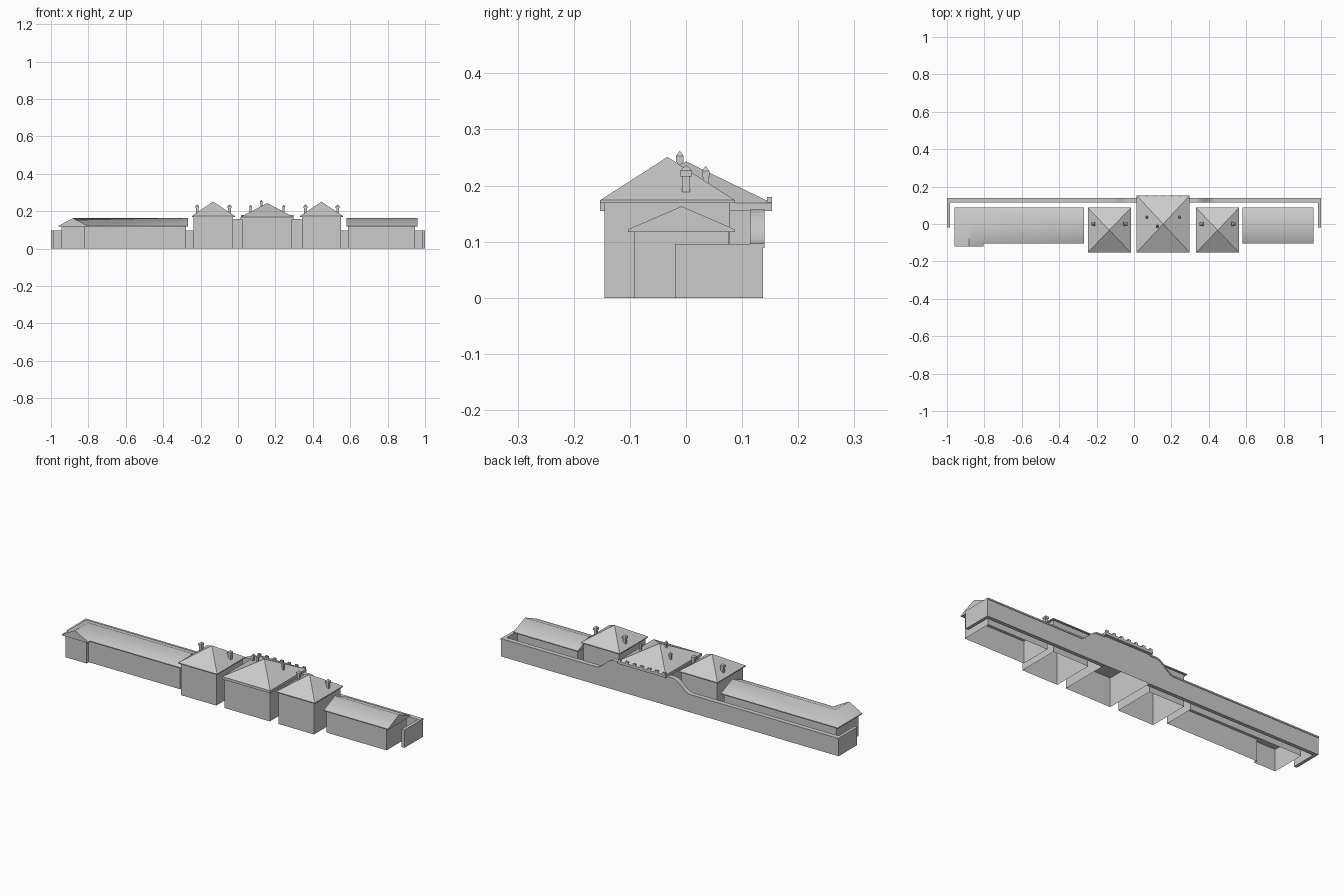
import bpy, bmesh, math

if "Cube" in bpy.data.objects:
    bpy.data.objects.remove(bpy.data.objects["Cube"])


def make(name, verts, faces, smooth=False):
    bm = bmesh.new()
    vs = [bm.verts.new(v) for v in verts]
    for f in faces:
        bm.faces.new([vs[i] for i in f])
    bmesh.ops.recalc_face_normals(bm, faces=bm.faces)
    me = bpy.data.meshes.new(name)
    bm.to_mesh(me)
    bm.free()
    ob = bpy.data.objects.new(name, me)
    bpy.context.collection.objects.link(ob)
    if smooth:
        bpy.ops.object.select_all(action='DESELECT')
        ob.select_set(True)
        bpy.context.view_layer.objects.active = ob
        bpy.ops.object.shade_smooth_by_angle(angle=math.radians(55))
    return ob


def rect(x0, x1, y0, y1):
    return [(x0, y0), (x1, y0), (x1, y1), (x0, y1)]


def walls(name, pts, h):
    """Open-topped, open-bottomed wall shell around a footprint."""
    n = len(pts)
    verts = [(x, y, z) for z in (0, h) for x, y in pts]
    return make(name, verts, [(i, (i + 1) % n, n + (i + 1) % n, n + i) for i in range(n)])


def roof(name, eave, z0, z1, tops, slopes, smooth=False):
    """Solid roof: eave band from z0 to z1, then slopes (indices: eave points, then tops)."""
    n = len(eave)
    verts = [(x, y, z) for z in (z0, z1) for x, y in eave] + tops
    faces = [(i, (i + 1) % n, n + (i + 1) % n, n + i) for i in range(n)]
    faces.append(tuple(range(n)))
    faces += [tuple(n + i for i in f) for f in slopes]
    return make(name, verts, faces, smooth)


def pyramid(name, eave, z0, z1, apex):
    return roof(name, eave, z0, z1, [apex], [(i, (i + 1) % 4, 4) for i in range(4)])


def box(name, x0, x1, y0, y1, z0, z1):
    n = 4
    p = rect(x0, x1, y0, y1)
    verts = [(x, y, z) for z in (z0, z1) for x, y in p]
    faces = [(i, (i + 1) % n, n + (i + 1) % n, n + i) for i in range(n)]
    return make(name, verts, faces + [(0, 1, 2, 3), (4, 5, 6, 7)])


def chimney(name, x, y, z0, top, w):
    c = w * 1.4
    box(name + "_shaft", x - w, x + w, y - w, y + w, z0, top - 0.02)
    pyramid(name + "_cap", rect(x - c, x + c, y - c, y + c), top - 0.02, top - 0.009, (x, y, top))


def strip(name, xs, low, high, y0, y1):
    """Wall strip along x between two height lists."""
    prof = list(zip(xs, low)) + list(zip(xs, high))[::-1]
    n = len(prof)
    verts = [(x, y, z) for y in (y0, y1) for x, z in prof]
    faces = [(i, (i + 1) % n, n + (i + 1) % n, n + i) for i in range(n)]
    m = len(xs)
    for o in (0, n):
        faces += [(o + i, o + i + 1, o + n - 2 - i, o + n - 1 - i) for i in range(m - 1)]
    return make(name, verts, faces)


# Long left wing with short front return
walls("left_wing_walls", [(-.945, .077), (-.278, .077), (-.278, -.092), (-.82, -.092),
                          (-.82, -.11), (-.945, -.11)], .118)
roof("left_wing_roof",
     [(-.96, .087), (-.268, .087), (-.268, -.103), (-.805, -.103), (-.805, -.12), (-.96, -.12)],
     .117, .122, [(-.882, -.008, .163), (-.268, -.008, .163), (-.882, -.12, .163)],
     [(0, 6, 7, 1), (5, 8, 6, 0), (8, 4, 3, 6), (3, 2, 7, 6), (5, 4, 8), (2, 1, 7)], True)

# Short right wing
walls("right_wing_walls", rect(.588, .945, -.092, .077), .118)
roof("right_wing_roof", rect(.58, .96, -.103, .087), .117, .122,
     [(.58, -.008, .163), (.96, -.008, .163)],
     [(0, 1, 5, 4), (2, 3, 4, 5), (1, 2, 5), (3, 0, 4)], True)

# Two pavilions with chimneys
for side, cx in (("left", -.132), ("right", .447)):
    walls(side + "_pavilion_walls", rect(cx - .105, cx + .105, -.145, .078), .171)
    pyramid(side + "_pavilion_roof", rect(cx - .115, cx + .115, -.153, .087), .169, .174,
            (cx, -.033, .251))
    for k, dx in enumerate((-.086, .086)):
        chimney(f"{side}_pavilion_chimney_{k}", cx + dx, 0, .185, .236, .0075)

# Central block with eave band and chimneys
walls("central_walls", rect(.022, .29, -.145, .137), .157)
pyramid("central_roof", rect(.013, .298, -.153, .153), .155, .169, (.156, 0, .243))
for k, (x, y, top) in enumerate([(.067, .035, .235), (.244, .035, .235), (.125, -.011, .262)]):
    chimney(f"central_chimney_{k}", x, y, .18, top, .0048)

# Small ornaments along the rear eave
for k in range(7):
    x = .024 + k * .044
    box(f"eave_ornament_{k}", x - .008, x + .008, .144, .153, .168, .18)

# Rear boundary wall sweeping up to the central block, with coping and end returns
for side, s, end in (("left", -1, -1), ("right", 1, 1)):
    ds = [.134, .175] + [.175 + .105 * i / 10 for i in range(1, 11)]
    top = [.157, .157] + [.127 + .03 * math.cos(math.pi * i / 10) for i in range(1, 11)]
    xs = [.156 + s * d for d in ds] + [end]
    top.append(.097)
    mid = [t - .008 for t in top]
    strip(side + "_rear_wall", xs, [0] * len(xs), mid, .117, .137)
    strip(side + "_rear_coping", xs, mid, top, .114, .14)
    a, b = sorted((end, end - s * .017))
    box(side + "_return_wall", a, b, -.02, .117, 0, .096)
